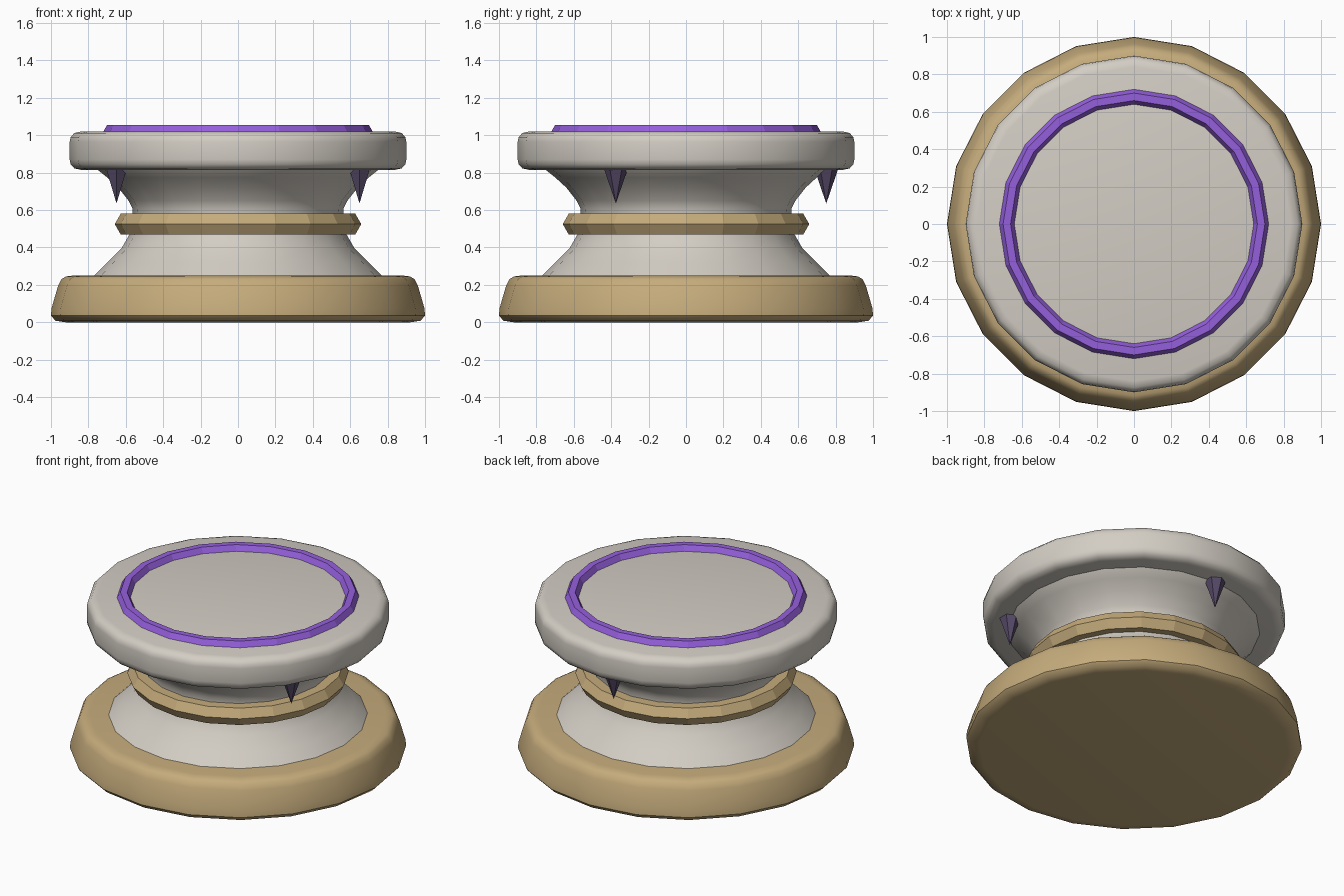
import bpy, math
from math import cos, sin, pi

if "Cube" in bpy.data.objects:
    bpy.data.objects.remove(bpy.data.objects["Cube"])

SIDES = 20


def material(name, rgb):
    m = bpy.data.materials.new(name)
    m.diffuse_color = (*rgb, 1)
    m.use_nodes = True
    m.node_tree.nodes["Principled BSDF"].inputs["Base Color"].default_value = m.diffuse_color
    return m


TAN = material("tan_stone", (0.56, 0.41, 0.20))
GREY = material("pale_stone", (0.65, 0.61, 0.55))
PURPLE = material("glowing_purple", (0.30, 0.115, 0.72))
DARK = material("dark_spike", (0.095, 0.07, 0.14))


def add_object(name, verts, faces, mat, smooth):
    me = bpy.data.meshes.new(name)
    me.from_pydata(verts, [], faces)
    me.materials.append(mat)
    ob = bpy.data.objects.new(name, me)
    bpy.context.collection.objects.link(ob)
    if smooth:
        bpy.ops.object.select_all(action='DESELECT')
        ob.select_set(True)
        bpy.context.view_layer.objects.active = ob
        bpy.ops.object.shade_smooth_by_angle(angle=math.radians(40))
    return ob


def lathe(name, profile, mat, closed=False, smooth=True):
    """Spin (radius, z) points about z; closed profiles make rings, open ones get caps."""
    n = len(profile)
    verts = [(r * cos(2 * pi * s / SIDES), r * sin(2 * pi * s / SIDES), z)
             for r, z in profile for s in range(SIDES)]
    faces = []
    for i in range(n if closed else n - 1):
        a, b = i * SIDES, (i + 1) % n * SIDES
        for s in range(SIDES):
            t = (s + 1) % SIDES
            faces.append((a + s, a + t, b + t, b + s))
    if not closed:
        faces.append(tuple(reversed(range(SIDES))))
        faces.append(tuple(range((n - 1) * SIDES, n * SIDES)))
    return add_object(name, verts, faces, mat, smooth)


def hex_ring(name, major, minor, z, mat):
    prof = [(major + minor * cos(k * pi / 3), z + minor * sin(k * pi / 3)) for k in range(6)]
    return lathe(name, prof, mat, closed=True, smooth=False)


# Foot of the pedestal
lathe("base", [(0.92, 0), (0.975, 0.008), (1.0, 0.035), (0.997, 0.075), (0.962, 0.195),
               (0.945, 0.23), (0.92, 0.245), (0.88, 0.25)], TAN)

# Waisted column
lathe("column", [(0.80, 0.22), (0.77, 0.25), (0.70, 0.32), (0.62, 0.40), (0.58, 0.47),
                 (0.56, 0.55), (0.565, 0.61), (0.585, 0.65), (0.64, 0.72), (0.70, 0.775),
                 (0.75, 0.815), (0.76, 0.83)], GREY)

# Band round the waist
hex_ring("waist_band", 0.595, 0.064, 0.525, TAN)

# Rounded top slab
lathe("top_slab", [(0.84, 0.815), (0.875, 0.823), (0.895, 0.845), (0.90, 0.87), (0.90, 0.965),
                   (0.895, 0.99), (0.875, 1.012), (0.84, 1.02)], GREY)

# Inlaid ring on the top
hex_ring("top_ring", 0.68, 0.04, 1.02, PURPLE)

# Three spikes hanging under the slab
for i in range(3):
    a = pi / 2 + i * 2 * pi / 3
    cx, cy = 0.75 * cos(a), 0.75 * sin(a)
    rim = [(cx + 0.067 * cos(pi / 2 + k * pi / 3), cy + 0.067 * sin(pi / 2 + k * pi / 3), 0.83)
           for k in range(6)]
    faces = [(k, 6, (k + 1) % 6) for k in range(6)] + [tuple(range(6))]
    add_object(f"spike_{i + 1}", rim + [(cx, cy, 0.635)], faces, DARK, False)
